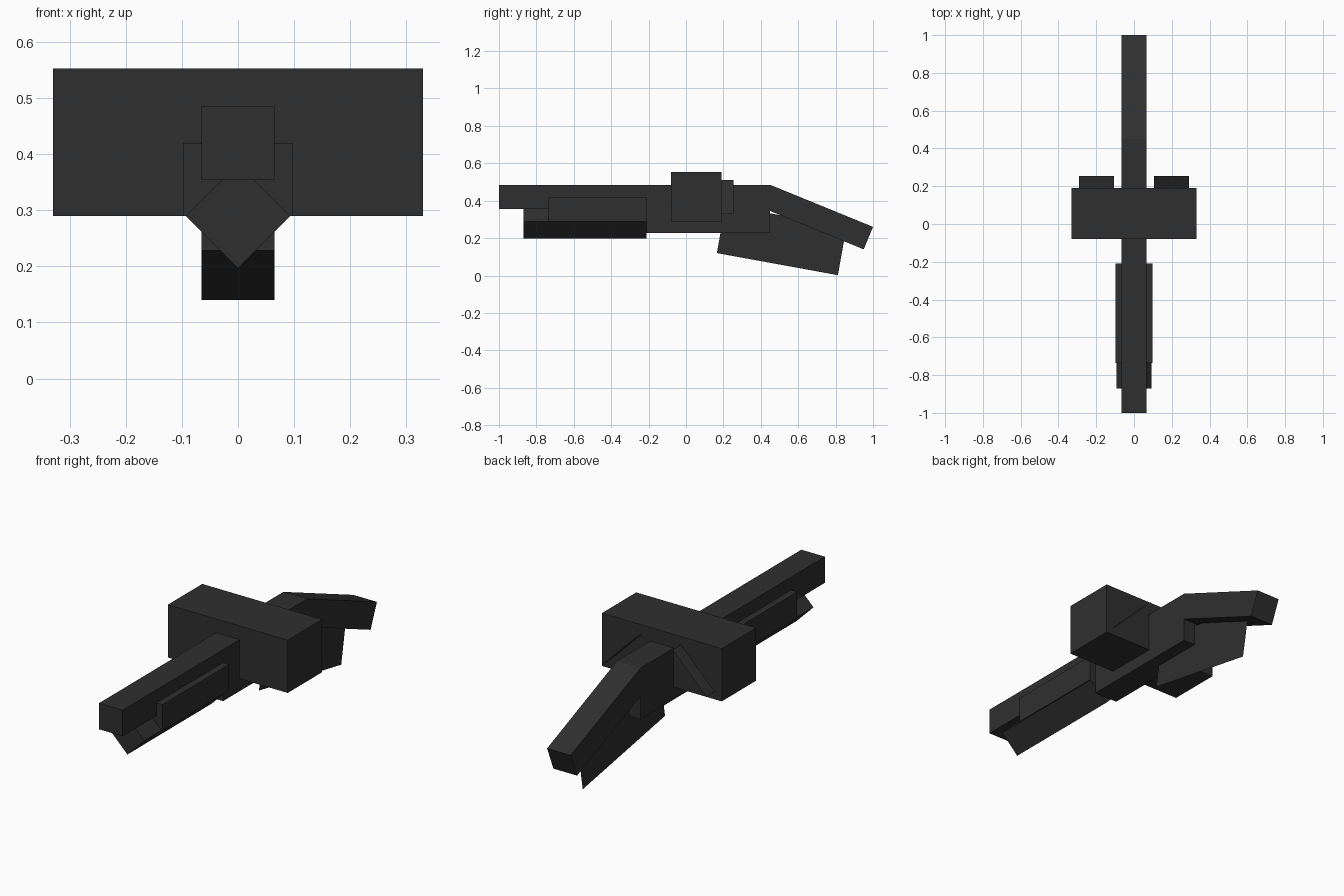
import bpy
import math
from mathutils import Vector

if "Cube" in bpy.data.objects:
    bpy.data.objects.remove(bpy.data.objects["Cube"])

dark = bpy.data.materials.new("charcoal")
dark.diffuse_color = (0.028, 0.028, 0.028, 1)
dark.use_nodes = True
dark.node_tree.nodes["Principled BSDF"].inputs["Base Color"].default_value = dark.diffuse_color


def mesh_object(name, verts, faces):
    mesh = bpy.data.meshes.new(name)
    mesh.from_pydata(verts, [], faces)
    mesh.materials.append(dark)
    obj = bpy.data.objects.new(name, mesh)
    bpy.context.collection.objects.link(obj)
    return obj


def prism(name, base, offset):
    """Closed solid made by sweeping a flat outline along an offset."""
    n = len(base)
    base = [Vector(p) for p in base]
    verts = base + [p + Vector(offset) for p in base]
    faces = [tuple(reversed(range(n))), tuple(range(n, 2 * n))]
    faces += [(i, (i + 1) % n, n + (i + 1) % n, n + i) for i in range(n)]
    return mesh_object(name, verts, faces)


def side_profile(name, points, half_width):
    """Solid from a (y, z) outline listed anticlockwise, swept across x."""
    return prism(name, [(-half_width, y, z) for y, z in points],
                 (2 * half_width, 0, 0))


def box(name, half_width, y0, y1, z0, z1):
    return side_profile(name, [(y0, z0), (y1, z0), (y1, z1), (y0, z1)], half_width)


# Main body: barrel, deeper receiver and wide cross block
box("barrel", 0.065, -1.0, 0.45, 0.355, 0.485)
box("receiver", 0.065, -0.21, 0.45, 0.228, 0.485)
box("cross_block", 0.33, -0.08, 0.19, 0.29, 0.553)

# Fore end: wide sleeve with a square bar turned on its corner below
box("sleeve", 0.098, -0.735, -0.21, 0.29, 0.42)
r = 0.093
prism("diamond_bar", [(r, -0.21, 0.29), (0, -0.21, 0.29 + r),
                      (-r, -0.21, 0.29), (0, -0.21, 0.29 - r)], (0, -0.66, 0))

# Stock sloping down behind the receiver
side_profile("stock", [(0.45, 0.345), (0.95, 0.14), (1.0, 0.26), (0.45, 0.485)], 0.065)

# Thin grip sheet on the centre line
mesh_object("grip_sheet", [(0, 0.165, 0.12), (0, 0.812, 0.002),
                           (0, 0.858, 0.258), (0, 0.211, 0.376)], [(0, 1, 2, 3)])

# Thin slanted fins behind the cross block
for side, label in ((1, "right"), (-1, "left")):
    mesh_object("fin_" + label,
                [(side * 0.105, 0.0, 0.512), (side * 0.29, 0.0, 0.328),
                 (side * 0.29, 0.255, 0.328), (side * 0.105, 0.255, 0.512)],
                [(0, 1, 2, 3) if side < 0 else (3, 2, 1, 0)])
